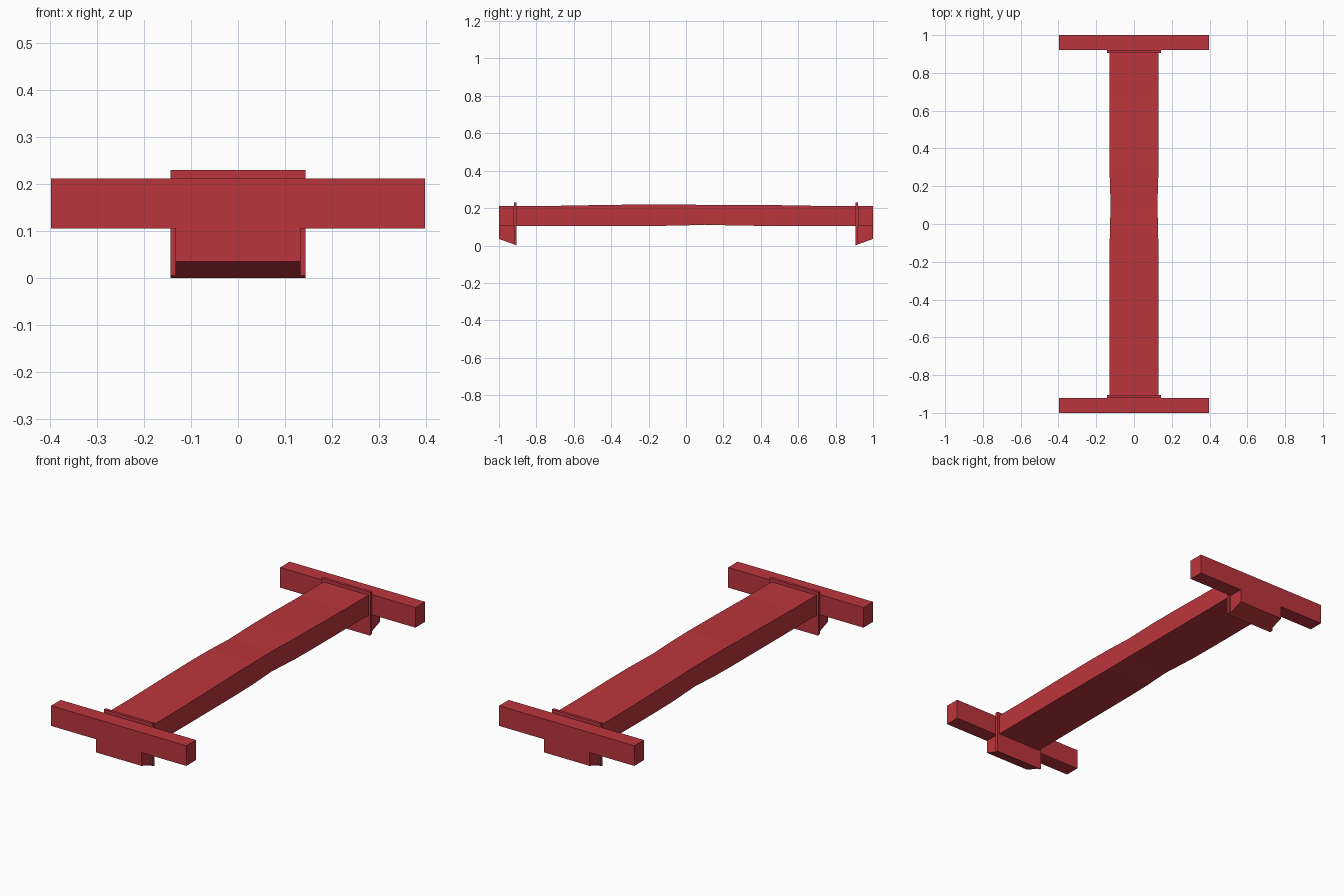
import bpy, bmesh

cube = bpy.data.objects.get("Cube")
if cube:
    bpy.data.objects.remove(cube, do_unlink=True)

red = bpy.data.materials.new("painted red")
red.use_nodes = True
colour = (0.5, 0.036, 0.045, 1)
red.diffuse_color = colour
red.node_tree.nodes["Principled BSDF"].inputs["Base Color"].default_value = colour


def loft(name, rings):
    """Solid skinned through rings of equal point count, capped at both ends."""
    bm = bmesh.new()
    loops = [[bm.verts.new(p) for p in ring] for ring in rings]
    for a, b in zip(loops, loops[1:]):
        for i in range(len(a)):
            j = (i + 1) % len(a)
            bm.faces.new((a[i], a[j], b[j], b[i]))
    bm.faces.new(loops[0])
    bm.faces.new(loops[-1])
    bmesh.ops.recalc_face_normals(bm, faces=bm.faces)
    mesh = bpy.data.meshes.new(name)
    bm.to_mesh(mesh)
    bm.free()
    mesh.materials.append(red)
    obj = bpy.data.objects.new(name, mesh)
    bpy.context.collection.objects.link(obj)
    return obj


def rect(y, half, low, high):
    return [(-half, y, low), (half, y, low), (half, y, high), (-half, y, high)]


INNER, JOIN, OUTER = 0.905, 0.92, 1.0    # distances along y
LOW, HIGH = 0.105, 0.212                 # shared beam heights

# Long beam, slightly worn at the waist and swollen on top
stations = [(-INNER, 0.131, LOW, HIGH), (-0.7, 0.131, LOW, HIGH),
            (-0.48, 0.131, LOW, 0.216), (-0.2, 0.13, LOW, 0.22),
            (-0.05, 0.128, 0.106, 0.22), (0.1, 0.124, 0.111, 0.217),
            (0.3, 0.13, 0.106, 0.217), (0.47, 0.131, LOW, 0.216),
            (0.7, 0.131, LOW, HIGH), (INNER, 0.131, LOW, HIGH)]
loft("long_beam", [rect(*s) for s in stations])

# Matching end pieces at the front and the back
for side, s in (("front", -1), ("back", 1)):
    # Tee-shaped crossbar whose central foot has a sloping underside
    def tee(y, foot):
        half, arm = 0.133, 0.397
        outline = [(-half, foot), (half, foot), (half, LOW), (arm, LOW),
                   (arm, HIGH), (-arm, HIGH), (-arm, LOW), (-half, LOW)]
        return [(x, s * y, z) for x, z in outline]
    loft(side + "_crossbar", [tee(JOIN, 0.006), tee(OUTER, 0.035)])

    # Thin collar plate between beam and crossbar
    loft(side + "_collar", [rect(s * INNER, 0.143, 0, 0.23),
                            rect(s * JOIN, 0.143, 0.006, 0.23)])
